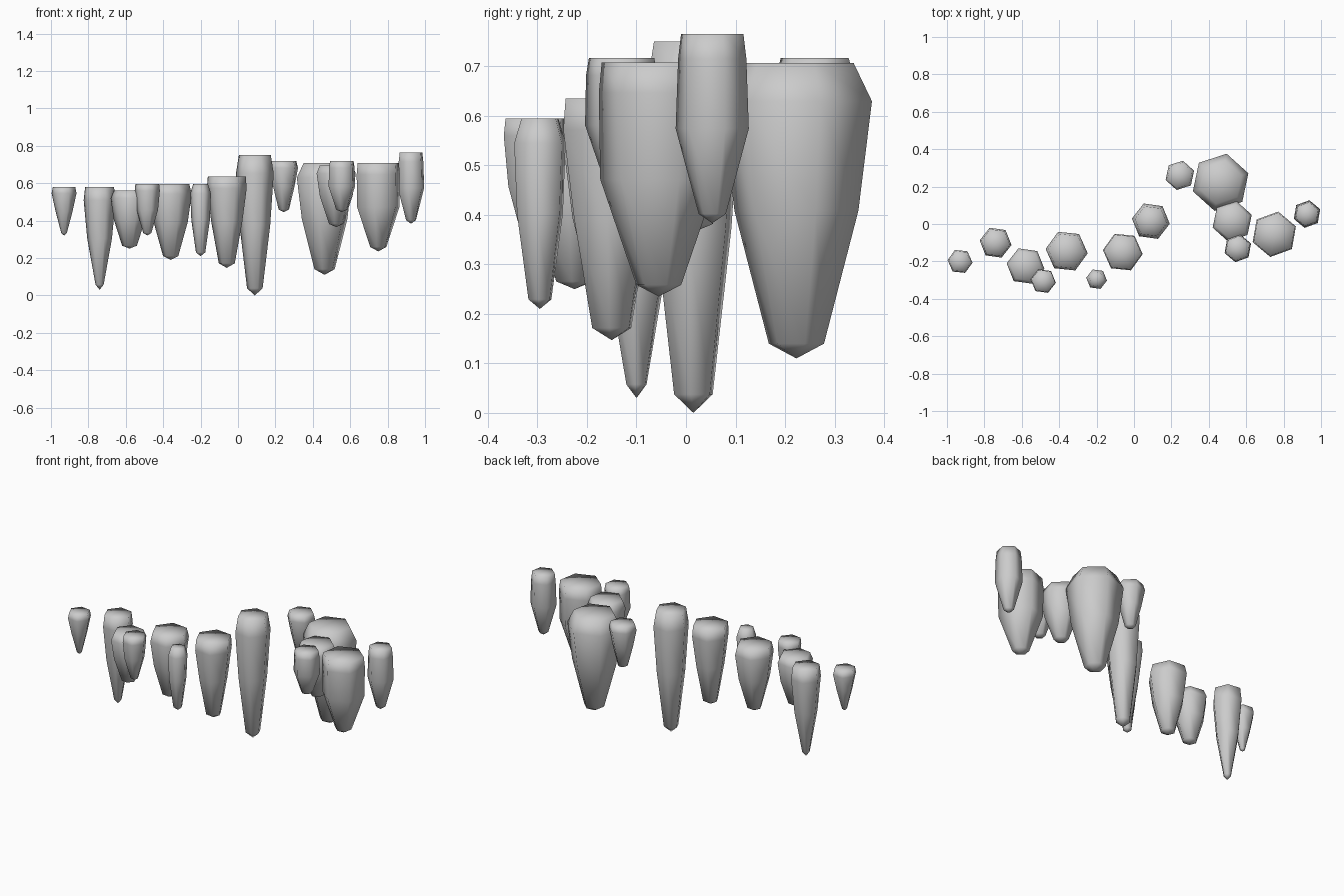
import bpy, bmesh
from math import cos, sin, radians, pi

SIDES = 6
LEVELS = (0.0, 0.13, 0.5, 0.95)   # ring depths as a fraction of the length

# x, y, top z, tip z, four ring radii, rotation in degrees
SPIKES = [
    (-0.93, -0.20, 0.58, 0.32, (0.060, 0.067, 0.046, 0.015), -6),
    (-0.74, -0.10, 0.58, 0.03, (0.078, 0.086, 0.067, 0.022), -8),
    (-0.58, -0.225, 0.56, 0.25, (0.085, 0.102, 0.085, 0.040), -8),
    (-0.485, -0.305, 0.595, 0.32, (0.064, 0.068, 0.058, 0.022), -8),
    (-0.36, -0.145, 0.595, 0.19, (0.100, 0.113, 0.092, 0.041), -6),
    (-0.20, -0.295, 0.595, 0.21, (0.040, 0.056, 0.050, 0.025), -8),
    (-0.06, -0.15, 0.635, 0.147, (0.102, 0.107, 0.083, 0.043), -6),
    (0.09, 0.015, 0.75, 0.0, (0.086, 0.102, 0.083, 0.042), -8),
    (0.245, 0.26, 0.717, 0.445, (0.070, 0.080, 0.060, 0.029), 18),
    (0.463, 0.223, 0.707, 0.11, (0.118, 0.156, 0.128, 0.057), 18),
    (0.525, 0.015, 0.695, 0.365, (0.092, 0.110, 0.092, 0.040), 18),
    (0.555, -0.13, 0.717, 0.445, (0.067, 0.073, 0.075, 0.032), 20),
    (0.75, -0.055, 0.708, 0.235, (0.117, 0.123, 0.120, 0.046), 20),
    (0.925, 0.053, 0.765, 0.383, (0.064, 0.070, 0.075, 0.028), 20),
]


def spike(name, x, y, top, tip, radii, turn):
    """Hanging six-sided spike: flat cap, tapering rings, pointed tip."""
    bm = bmesh.new()
    rings = []
    for t, r in zip(LEVELS, radii):
        z = top + (tip - top) * t
        angles = [radians(turn) + 2 * pi * i / SIDES for i in range(SIDES)]
        rings.append([bm.verts.new((r * cos(a), r * sin(a), z)) for a in angles])
    cap = bm.verts.new((0, 0, top))
    point = bm.verts.new((0, 0, tip))
    for i in range(SIDES):
        j = (i + 1) % SIDES
        for upper, lower in zip(rings, rings[1:]):
            bm.faces.new((upper[i], lower[i], lower[j], upper[j]))
        bm.faces.new((cap, rings[0][i], rings[0][j]))
        bm.faces.new((point, rings[-1][j], rings[-1][i]))
    bmesh.ops.recalc_face_normals(bm, faces=bm.faces)
    for f in bm.faces:
        f.smooth = True
    mesh = bpy.data.meshes.new(name)
    bm.to_mesh(mesh)
    bm.free()
    obj = bpy.data.objects.new(name, mesh)
    obj.location = (x, y, 0)
    bpy.context.collection.objects.link(obj)


# Row of stalactites from left to right
for n, data in enumerate(SPIKES, 1):
    spike(f"stalactite_{n:02d}", *data)
